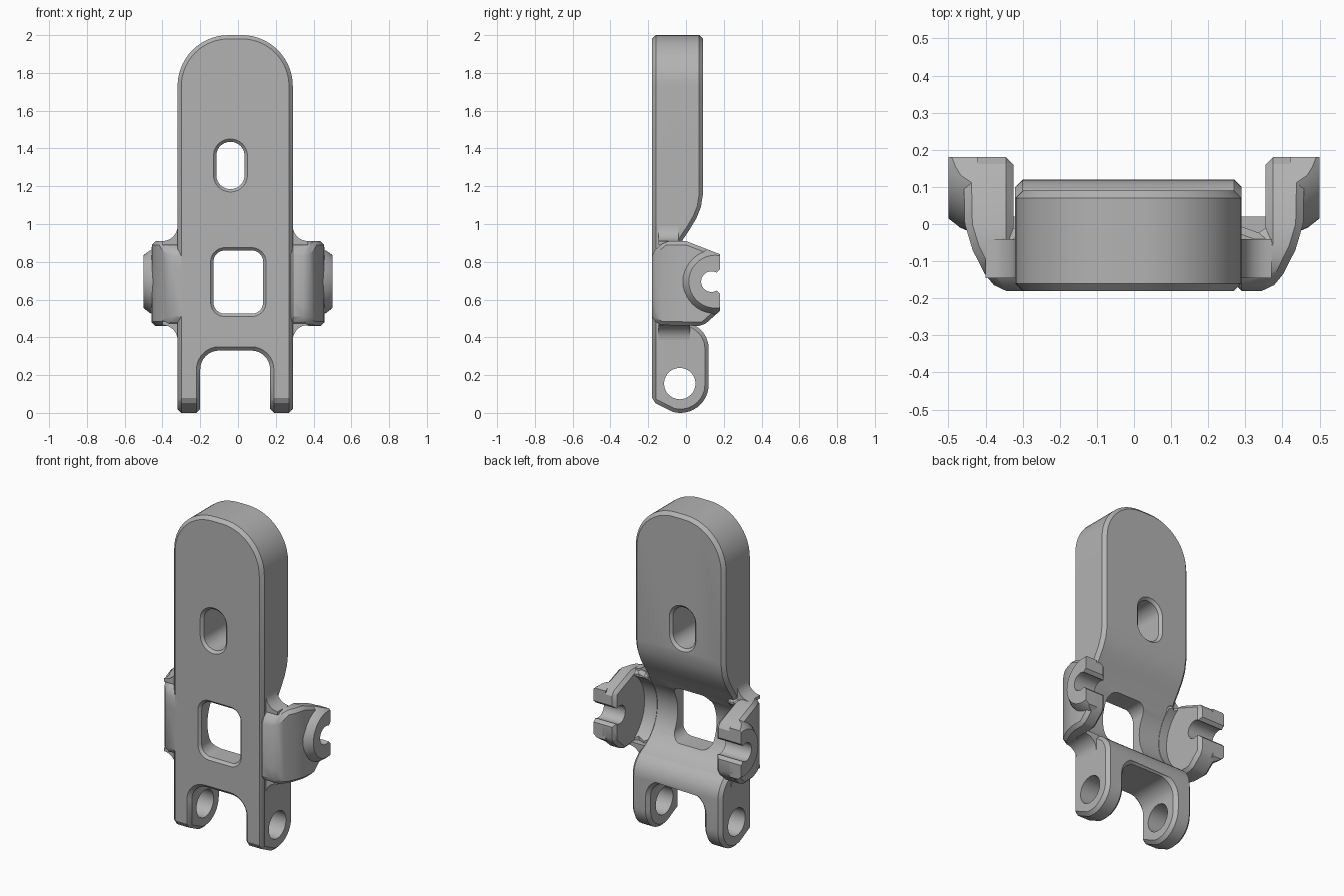
import bpy, bmesh
from math import radians, cos, sin
from mathutils import Vector

cube = bpy.data.objects.get("Cube")
if cube:
    bpy.data.objects.remove(cube, do_unlink=True)

grey = bpy.data.materials.new("plain grey")
grey.use_nodes = True
COLOUR = (0.45, 0.45, 0.45, 1)
grey.diffuse_color = COLOUR
grey.node_tree.nodes["Principled BSDF"].inputs["Base Color"].default_value = COLOUR

PLACE = {
    "x": lambda p, h: Vector((h, p[0], p[1])),
    "y": lambda p, h: Vector((p[0], h, p[1])),
    "z": lambda p, h: Vector((p[0], p[1], h)),
}


def arc(cx, cy, r, start, end, steps=10):
    angles = [radians(start + (end - start) * i / steps) for i in range(steps + 1)]
    return [(cx + r * cos(a), cy + r * sin(a)) for a in angles]


def circle(cx, cy, r, steps=40):
    return arc(cx, cy, r, 0, 360, steps)[:-1]


def rounded_rect(x0, x1, z0, z1, r, grow=0.0):
    g = r + grow
    return (arc(x1 - r, z1 - r, g, 0, 90) + arc(x0 + r, z1 - r, g, 90, 180)
            + arc(x0 + r, z0 + r, g, 180, 270) + arc(x1 - r, z0 + r, g, 270, 360))


def loft(name, axis, layers):
    """Closed solid through outlines placed along one axis."""
    bm = bmesh.new()
    rings = [[bm.verts.new(PLACE[axis](p, h)) for p in pts] for h, pts in layers]
    n = len(rings[0])
    for a, b in zip(rings, rings[1:]):
        for i in range(n):
            j = (i + 1) % n
            bm.faces.new((a[i], a[j], b[j], b[i]))
    bm.faces.new(rings[0])
    bm.faces.new(rings[-1])
    bmesh.ops.recalc_face_normals(bm, faces=bm.faces)
    mesh = bpy.data.meshes.new(name)
    bm.to_mesh(mesh)
    bm.free()
    mesh.materials.append(grey)
    obj = bpy.data.objects.new(name, mesh)
    bpy.context.collection.objects.link(obj)
    return obj


def prism(name, axis, pts, h0, h1):
    return loft(name, axis, [(h0, pts), (h1, pts)])


def activate(obj):
    bpy.ops.object.select_all(action="DESELECT")
    obj.select_set(True)
    bpy.context.view_layer.objects.active = obj


def combine(obj, other, operation):
    mod = obj.modifiers.new("cut", "BOOLEAN")
    mod.operation = operation
    mod.solver = "EXACT"
    mod.object = other
    activate(obj)
    bpy.ops.object.modifier_apply(modifier=mod.name)
    bpy.data.objects.remove(other, do_unlink=True)


def chamfer(obj, width):
    mod = obj.modifiers.new("chamfer", "BEVEL")
    mod.width = width
    mod.segments = 1
    mod.limit_method = "ANGLE"
    mod.angle_limit = radians(40)
    mod.use_clamp_overlap = False
    activate(obj)
    bpy.ops.object.modifier_apply(modifier=mod.name)


def smooth(obj):
    activate(obj)
    bpy.ops.object.shade_smooth_by_angle(angle=radians(30))


FRONT = -0.18
LEFT, RIGHT = -0.32, 0.29
PIN_Y, PIN_Z = 0.13, 0.69

# Main plate: front outline crossed with side profile
outline = (arc(0.02, 1.73, 0.27, 0, 90, 14) + arc(-0.05, 1.73, 0.27, 90, 180, 14)
           + [(LEFT, -0.1), (-0.2, -0.1)]
           + arc(-0.1, 0.23, 0.1, 180, 90, 8) + arc(0.07, 0.23, 0.1, 90, 0, 8)
           + [(0.17, -0.1), (RIGHT, -0.1)])
profile = ([(FRONT, 2.1), (FRONT, 0.06)]
           + arc(-0.03, 0.15, 0.15, -105, 0, 12)
           + arc(-0.02, 0.34, 0.14, 0, 60, 7)
           + arc(PIN_Y, PIN_Z, 0.24, 250, 140, 14)
           + [(-0.015, 0.92), (0.022, 0.975), (0.055, 1.03), (0.079, 1.09),
              (0.09, 1.16), (0.09, 2.1)])
body = prism("main_plate", "y", outline, -0.3, 0.3)
combine(body, prism("profile_cutter", "x", profile, -0.4, 0.4), "INTERSECT")
chamfer(body, 0.02)

# Openings with flared edges
def slot(*rect):
    return lambda grow: rounded_rect(*rect, grow)

oval = slot(-0.115, 0.035, 1.185, 1.435, 0.074)
window = slot(-0.13, 0.133, 0.525, 0.86, 0.06)
combine(body, loft("oval_cutter", "y", [(-0.2, oval(0.035)), (-0.165, oval(0)),
                                        (0.075, oval(0)), (0.11, oval(0.035))]), "DIFFERENCE")
combine(body, loft("window_cutter", "y", [(-0.2, window(0.035)), (-0.165, window(0)),
                                          (0.2, window(0))]), "DIFFERENCE")
combine(body, prism("hinge_cutter", "x", circle(-0.033, 0.155, 0.083), -0.5, 0.5), "DIFFERENCE")
smooth(body)

# Side arms with snap-in pin sockets
ARM_SIDE = [(FRONT, 0.49), (-0.13, 0.465), (0.09, 0.46), (0.18, 0.54),
            (0.18, 0.84), (0.0, 0.91), (-0.11, 0.91), (FRONT, 0.85)]
SOCKET = arc(0.135, 0.695, 0.055, 60, 300, 18) + [(0.2, 0.61), (0.2, 0.78)]


def build_arm(label, s, inner):
    plan = [(0.27, FRONT), (0.365, FRONT), (0.402, -0.135), (0.435, -0.07),
            (0.456, 0.0), (0.462, 0.3), (inner, 0.3), (inner, -0.03), (0.27, 0.0)]
    plan = [(s * x, y) for x, y in plan]
    arm = prism(label + "_arm", "z", plan, 0.3, 1.1)
    combine(arm, prism("arm_cutter", "x", ARM_SIDE, -0.6, 0.6), "INTERSECT")
    chamfer(arm, 0.02)
    hollow = prism("hollow_cutter", "x", circle(PIN_Y, PIN_Z, 0.237, 48), s * 0.2, s * inner)
    combine(arm, hollow, "DIFFERENCE")
    boss = loft(label + "_boss", "x", [(s * 0.42, circle(0.155, 0.695, 0.185)),
                                       (s * 0.468, circle(0.155, 0.695, 0.165)),
                                       (s * 0.5, circle(0.155, 0.695, 0.14))])
    combine(boss, prism("boss_cutter", "x", ARM_SIDE, -0.6, 0.6), "INTERSECT")
    for part in (arm, boss):
        combine(part, prism("socket_cutter", "x", SOCKET, -0.7, 0.7), "DIFFERENCE")
        smooth(part)

    # Curved webs where the arm meets the plate
    edge = RIGHT if s > 0 else -LEFT
    for place, z, up, depth in (("upper", 0.89, 1, -0.04), ("lower", 0.485, -1, 0.02)):
        r = 0.08
        curve = arc(edge + r, r + 0.02, r, 180, 270, 8)
        pts = [(edge - 0.02, 0.0), (edge - 0.02, r + 0.02)] + curve + [(edge + r, 0.0)]
        web = prism(f"{label}_{place}_web", "y",
                    [(s * x, z + up * h) for x, h in pts], -0.145, depth)
        smooth(web)


build_arm("left", 1, 0.355)
build_arm("right", -1, 0.325)
